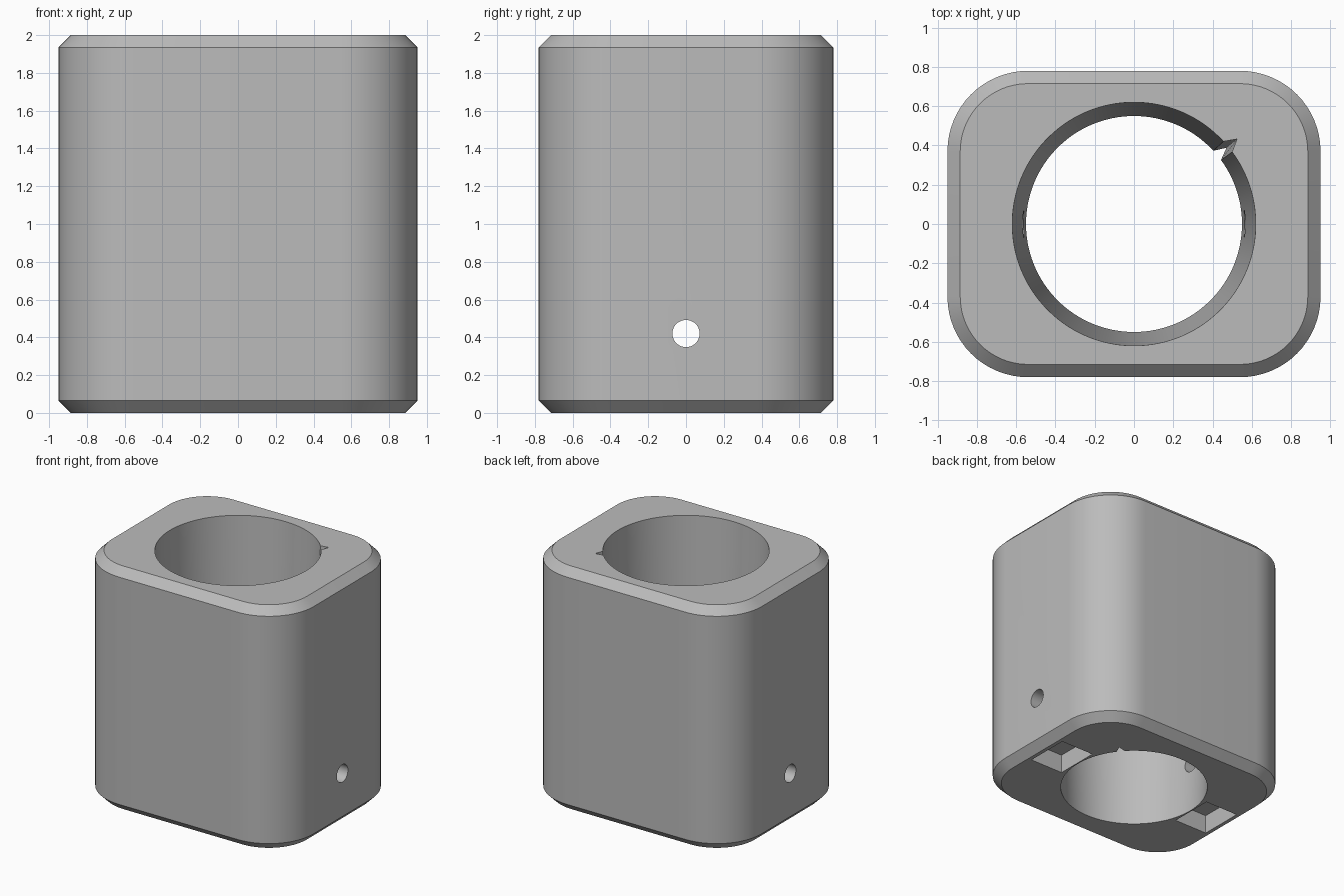
import bpy, bmesh, math

cube = bpy.data.objects.get("Cube")
if cube:
    bpy.data.objects.remove(cube, do_unlink=True)

grey = bpy.data.materials.new("plain_grey")
grey.use_nodes = True
grey.diffuse_color = (0.5, 0.5, 0.5, 1)
grey.node_tree.nodes["Principled BSDF"].inputs["Base Color"].default_value = grey.diffuse_color


def loft(name, sections):
    """Closed solid through a stack of matching (outline, z) sections."""
    bm = bmesh.new()
    rings = [[bm.verts.new((x, y, z)) for x, y in pts] for pts, z in sections]
    n = len(rings[0])
    for low, high in zip(rings, rings[1:]):
        for i in range(n):
            j = (i + 1) % n
            bm.faces.new((low[i], low[j], high[j], high[i]))
    bm.faces.new(rings[0][::-1])
    bm.faces.new(rings[-1])
    mesh = bpy.data.meshes.new(name)
    bm.to_mesh(mesh)
    bm.free()
    mesh.materials.append(grey)
    obj = bpy.data.objects.new(name, mesh)
    bpy.context.collection.objects.link(obj)
    return obj


def rounded(inset, steps=16):
    """Rounded rectangle, shrunk by inset."""
    pts = []
    for k, (sx, sy) in enumerate([(1, 1), (-1, 1), (-1, -1), (1, -1)]):
        for s in range(steps + 1):
            a = math.pi / 2 * (k + s / steps)
            r = 0.41 - inset
            pts.append((sx * 0.54 + r * math.cos(a), sy * 0.37 + r * math.sin(a)))
    return pts


def notched_circle(r, steps=120):
    """Circle with one small pointed key notch."""
    mid, half = math.radians(39.5), math.radians(3.2)
    pts = [(r + 0.06, mid)]
    pts += [(r, mid + half + (2 * math.pi - 2 * half) * s / steps) for s in range(steps + 1)]
    return [(d * math.cos(a), d * math.sin(a)) for d, a in pts]


def cut(target, cutter):
    cutter.hide_render = True
    mod = target.modifiers.new(cutter.name, 'BOOLEAN')
    mod.operation = 'DIFFERENCE'
    mod.solver = 'EXACT'
    mod.object = cutter
    bpy.context.view_layer.objects.active = target
    bpy.ops.object.modifier_apply(modifier=mod.name)
    bpy.data.objects.remove(cutter, do_unlink=True)


# Block with chamfered top and bottom rims
body = loft("body", [(rounded(0.065), 0), (rounded(0), 0.065),
                     (rounded(0), 1.935), (rounded(0.065), 2)])

# Tapered through bore with its key notch
slope = 0.035
cut(body, loft("bore_cutter", [(notched_circle(0.55 - 0.1 * slope), -0.1),
                               (notched_circle(0.62 + 0.1 * slope), 2.1)]))

# Cross pin hole
bpy.ops.mesh.primitive_cylinder_add(vertices=48, radius=0.072, depth=3,
                                    location=(0, 0, 0.42), rotation=(0, math.pi / 2, 0))
cut(body, bpy.context.object)

# Shallow pockets under both ends
for side in (-1, 1):
    bpy.ops.mesh.primitive_cube_add(size=1, location=(side * 0.707, 0, 0))
    pocket = bpy.context.object
    pocket.scale = (0.295, 0.36, 0.3)
    cut(body, pocket)

bpy.ops.object.select_all(action='DESELECT')
body.select_set(True)
bpy.context.view_layer.objects.active = body
bpy.ops.object.shade_smooth_by_angle(angle=math.radians(30))
